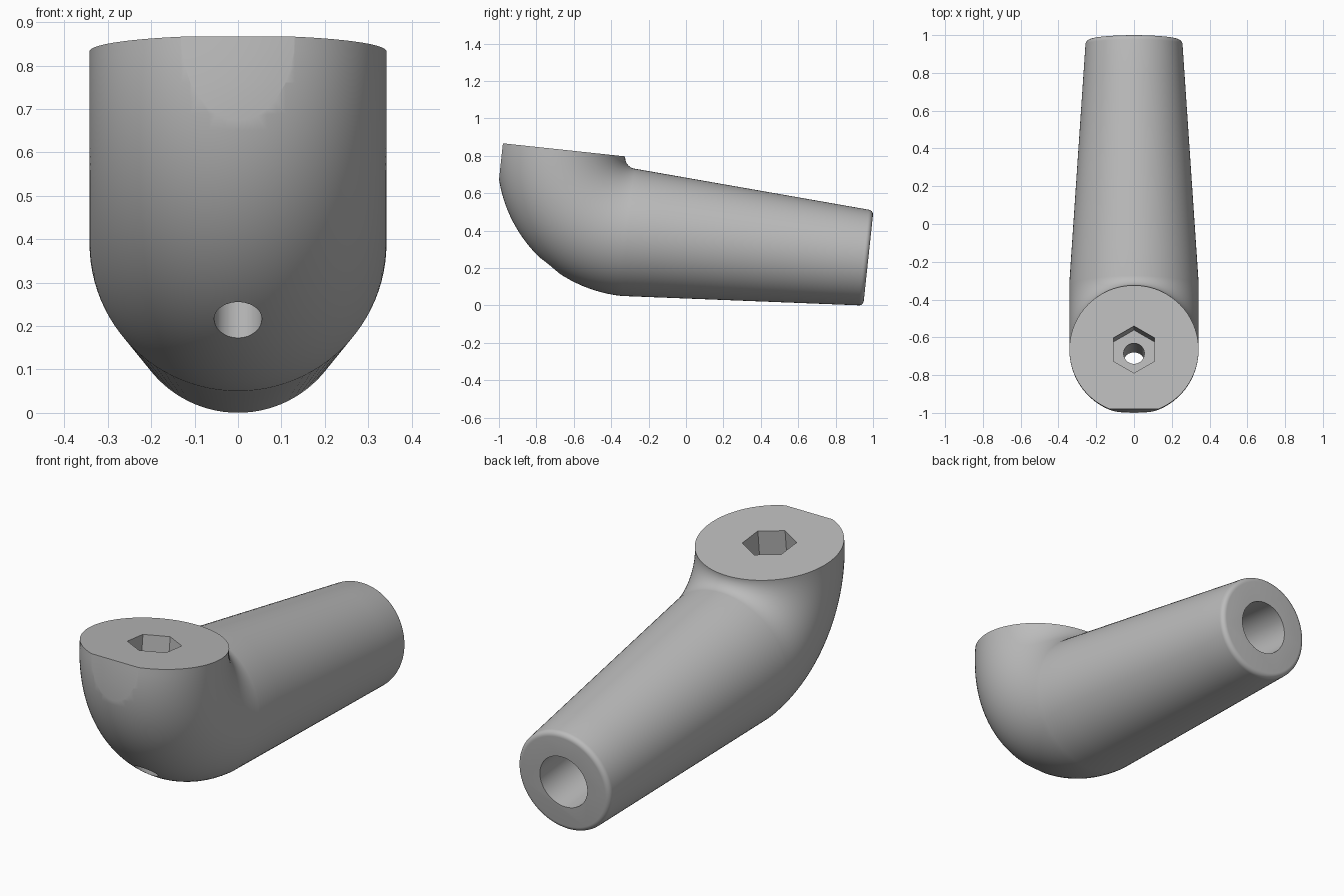
import bpy, bmesh, math
from mathutils import Matrix, Vector

cube = bpy.data.objects.get("Cube")
if cube:
    bpy.data.objects.remove(cube, do_unlink=True)

R = 0.342          # pipe radius at the elbow
BEND = 0.402       # bend radius of the elbow centre line
LENGTH = 1.29      # length of the tapered tube
END_R = 0.257      # tube radius at the far end
ROUND = 0.025      # rounding of the far rim
SIDES = 96
PLACE = Matrix.Translation((0, -0.265, 0.79)) @ Matrix.Rotation(math.radians(-6.1), 4, 'X')

grey = bpy.data.materials.new("plain grey")
grey.use_nodes = True
colour = (0.5, 0.5, 0.5, 1)
grey.diffuse_color = colour
grey.node_tree.nodes["Principled BSDF"].inputs["Base Color"].default_value = colour


def make_object(name, bm):
    bmesh.ops.recalc_face_normals(bm, faces=bm.faces)
    mesh = bpy.data.meshes.new(name)
    bm.to_mesh(mesh)
    bm.free()
    mesh.materials.append(grey)
    obj = bpy.data.objects.new(name, mesh)
    bpy.context.collection.objects.link(obj)
    return obj


def prism(name, sides, radius, start, end, spin=0):
    """Straight cutter running from start to end."""
    start, end = Vector(start), Vector(end)
    axis = end - start
    turn = Vector((0, 0, 1)).rotation_difference(axis).to_matrix().to_4x4()
    bm = bmesh.new()
    bmesh.ops.create_cone(
        bm, cap_ends=True, segments=sides, radius1=radius, radius2=radius, depth=axis.length,
        matrix=Matrix.Translation((start + end) / 2) @ turn @ Matrix.Rotation(spin, 4, 'Z'))
    return make_object(name, bm)


# Sections of the body: centre, in-plane up direction, radius
sections = []
steps = 32
for i in range(steps + 1):
    a = math.pi / 2 * i / steps
    out = Vector((0, -math.cos(a), -math.sin(a)))
    sections.append((out * BEND, out, R))
down = Vector((0, 0, -1))
for i in range(1, 9):
    t = i / 8
    y = (LENGTH - ROUND) * t
    sections.append((Vector((0, y, -BEND)), down, R + (END_R - R) * t))
for i in range(1, 7):
    a = math.pi / 2 * i / 6
    y = LENGTH - ROUND + ROUND * math.sin(a)
    sections.append((Vector((0, y, -BEND)), down, END_R - ROUND * (1 - math.cos(a))))

# Elbow and tapered tube as one skin
bm = bmesh.new()
rings = []
for centre, out, radius in sections:
    ring = []
    for k in range(SIDES):
        a = math.tau * k / SIDES
        ring.append(bm.verts.new(centre + radius * (out * math.cos(a) + Vector((math.sin(a), 0, 0)))))
    rings.append(ring)
for r1, r2 in zip(rings, rings[1:]):
    for k in range(SIDES):
        n = (k + 1) % SIDES
        bm.faces.new((r1[k], r1[n], r2[n], r2[k]))
bm.faces.new(rings[0])
bm.faces.new(rings[-1])
body = make_object("elbow_body", bm)

# Cutters: front flat, hexagon pocket, bolt hole and end bore
bm = bmesh.new()
bmesh.ops.create_cube(bm, size=1, matrix=Matrix.Translation((0, -BEND - 0.316 - 0.5, 0)))
cutters = [
    make_object("front_flat_cutter", bm),
    prism("hex_pocket_cutter", 6, 0.125, (0, -BEND, -0.2), (0, -BEND, 0.1)),
    prism("bolt_hole_cutter", 48, 0.055, (0, -BEND, -1), (0, -BEND, 0.05)),
    prism("end_bore_cutter", 48, 0.132, (0, LENGTH - 0.6, -BEND), (0, LENGTH + 0.1, -BEND)),
]
bpy.ops.object.select_all(action='DESELECT')
bpy.context.view_layer.objects.active = body
body.select_set(True)
for cutter in cutters:
    cutter.hide_render = True
    mod = body.modifiers.new(cutter.name, 'BOOLEAN')
    mod.operation = 'DIFFERENCE'
    mod.solver = 'EXACT'
    mod.object = cutter
    bpy.ops.object.modifier_apply(modifier=mod.name)
for cutter in cutters:
    bpy.data.objects.remove(cutter, do_unlink=True)

# Tilt into place and smooth
body.data.transform(PLACE)
bpy.ops.object.shade_smooth_by_angle(angle=math.radians(30))
